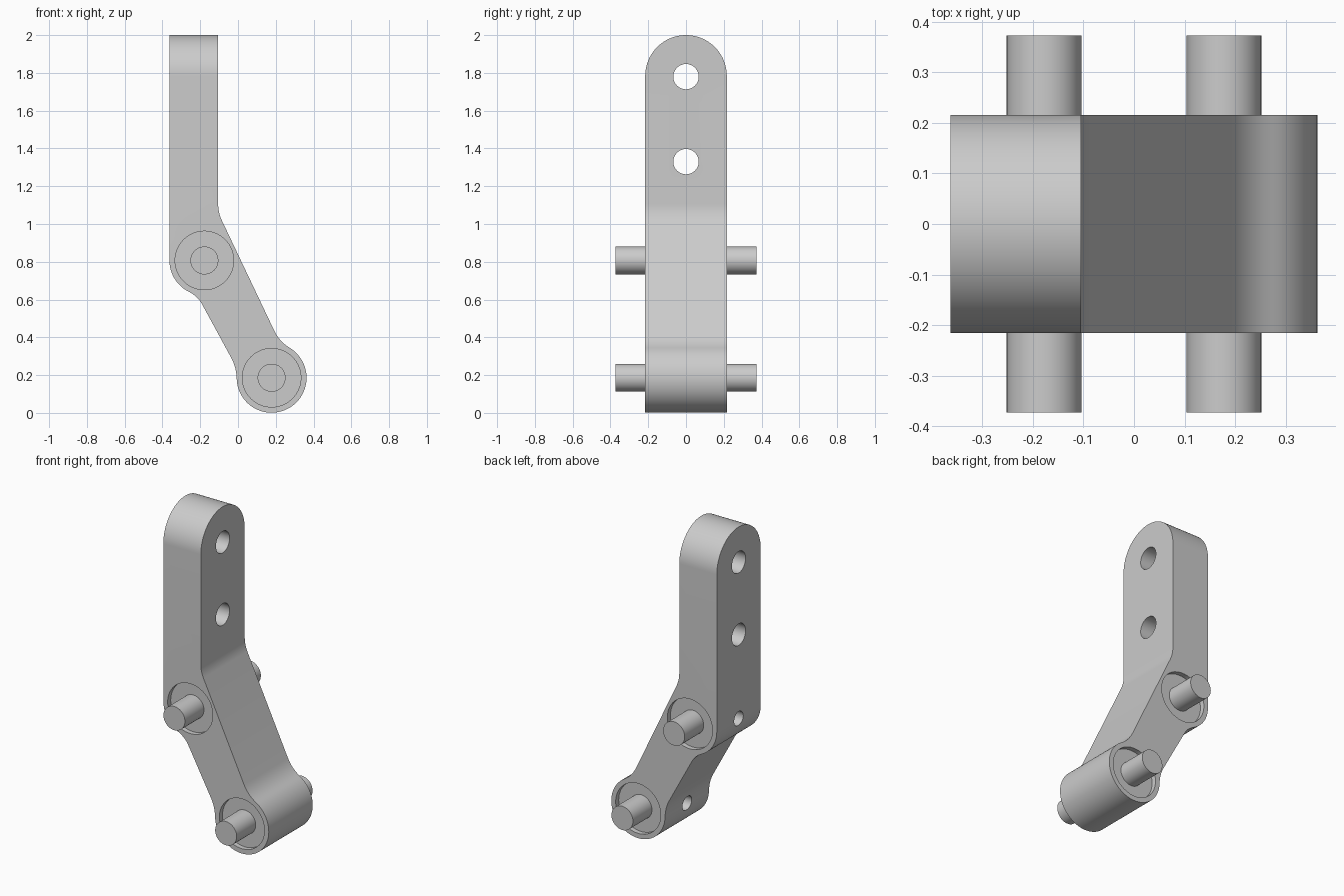
import bpy, bmesh
from math import sin, cos, radians, pi
from mathutils import Vector, Matrix

if "Cube" in bpy.data.objects:
    bpy.data.objects.remove(bpy.data.objects["Cube"])

R, W = 0.185, 0.216
UP, LOW = (-0.178, 0.807), (0.178, 0.186)


def arc(c, r, a0, a1, n):
    return [(c[0] + r * cos(radians(a0 + (a1 - a0) * i / n)),
             c[1] + r * sin(radians(a0 + (a1 - a0) * i / n))) for i in range(n + 1)]


def blend(a, b, c, n=8):
    a, b, c = Vector(a), Vector(b), Vector(c)
    return [tuple(a * (1 - t) ** 2 + b * 2 * t * (1 - t) + c * t * t)
            for t in [i / n for i in range(n + 1)]]


def make(name, bm):
    bmesh.ops.recalc_face_normals(bm, faces=bm.faces)
    me = bpy.data.meshes.new(name)
    bm.to_mesh(me)
    bm.free()
    ob = bpy.data.objects.new(name, me)
    bpy.context.collection.objects.link(ob)
    return ob


def prism(name, pts, axis, half):
    bm = bmesh.new()
    if axis == 'Y':
        vs = [bm.verts.new((a, -half, b)) for a, b in pts]
        d = (0, 2 * half, 0)
    else:
        vs = [bm.verts.new((-half, a, b)) for a, b in pts]
        d = (2 * half, 0, 0)
    f = bm.faces.new(vs)
    g = bmesh.ops.extrude_face_region(bm, geom=[f])
    bmesh.ops.translate(bm, vec=d, verts=[v for v in g['geom'] if isinstance(v, bmesh.types.BMVert)])
    return make(name, bm)


def cylinder(name, r, p0, p1, n=48):
    p0, p1 = Vector(p0), Vector(p1)
    d = p1 - p0
    m = Matrix.Translation((p0 + p1) / 2) @ d.to_track_quat('Z', 'Y').to_matrix().to_4x4()
    bm = bmesh.new()
    bmesh.ops.create_cone(bm, cap_ends=True, segments=n, radius1=r, radius2=r, depth=d.length, matrix=m)
    return make(name, bm)


def boolean(ob, cutter, op='DIFFERENCE'):
    cutter.hide_render = True
    m = ob.modifiers.new(cutter.name, 'BOOLEAN')
    m.object, m.operation, m.solver = cutter, op, 'EXACT'
    cutters.append(cutter)


def smooth(ob):
    bpy.ops.object.select_all(action='DESELECT')
    ob.select_set(True)
    bpy.context.view_layer.objects.active = ob
    bpy.ops.object.shade_smooth_by_angle(angle=radians(25))


cutters = []

# Bent arm side profile, counter-clockwise from the top left
side = [(-0.363, 2.2)]
side += arc(UP, R, 180, 244, 16)
side += blend((-0.259, 0.641), (-0.214, 0.617), (-0.193, 0.58))[1:]
side += blend((-0.035, 0.29), (-0.010, 0.243), (-0.007, 0.186))
side += arc(LOW, R, 180, 419, 56)[1:]
side += blend((0.273, 0.345), (0.221, 0.376), (0.192, 0.435))[1:]
side += blend((-0.087, 1.022), (-0.105, 1.062), (-0.105, 1.105))
side += [(-0.105, 2.2)]
arm = prism("bent_arm", side, 'Y', 0.5)

# Round top end, and width of the arm
tongue = [(-W, -0.2), (W, -0.2)] + arc((0, 2 - W), W, 0, 180, 48)
boolean(arm, prism("width_cutter", tongue, 'X', 1), 'INTERSECT')

# Mounting holes through the upper arm
for z in (1.78, 1.33):
    boolean(arm, cylinder("mount_hole_cutter", 0.067, (-0.6, 0, z), (0.2, 0, z)))

# Pivot pins, their shallow seats, and the set-screw holes behind them
for name, (x, z) in (("upper_pin", UP), ("lower_pin", LOW)):
    smooth(cylinder(name, 0.074, (x, -0.373, z), (x, 0.373, z)))
    for s in (-1, 1):
        boolean(arm, cylinder("seat_cutter", 0.155, (x, s * (W - 0.03), z), (x, s * 0.4, z), 64))
    boolean(arm, cylinder("screw_hole_cutter", 0.045, (x - 0.3, 0, z), (x, 0, z), 32))

# Bake the cuts and remove the cutters
bpy.context.view_layer.update()
dg = bpy.context.evaluated_depsgraph_get()
baked = bpy.data.meshes.new_from_object(arm.evaluated_get(dg))
arm.modifiers.clear()
arm.data = baked
for c in cutters:
    bpy.data.objects.remove(c)
smooth(arm)
